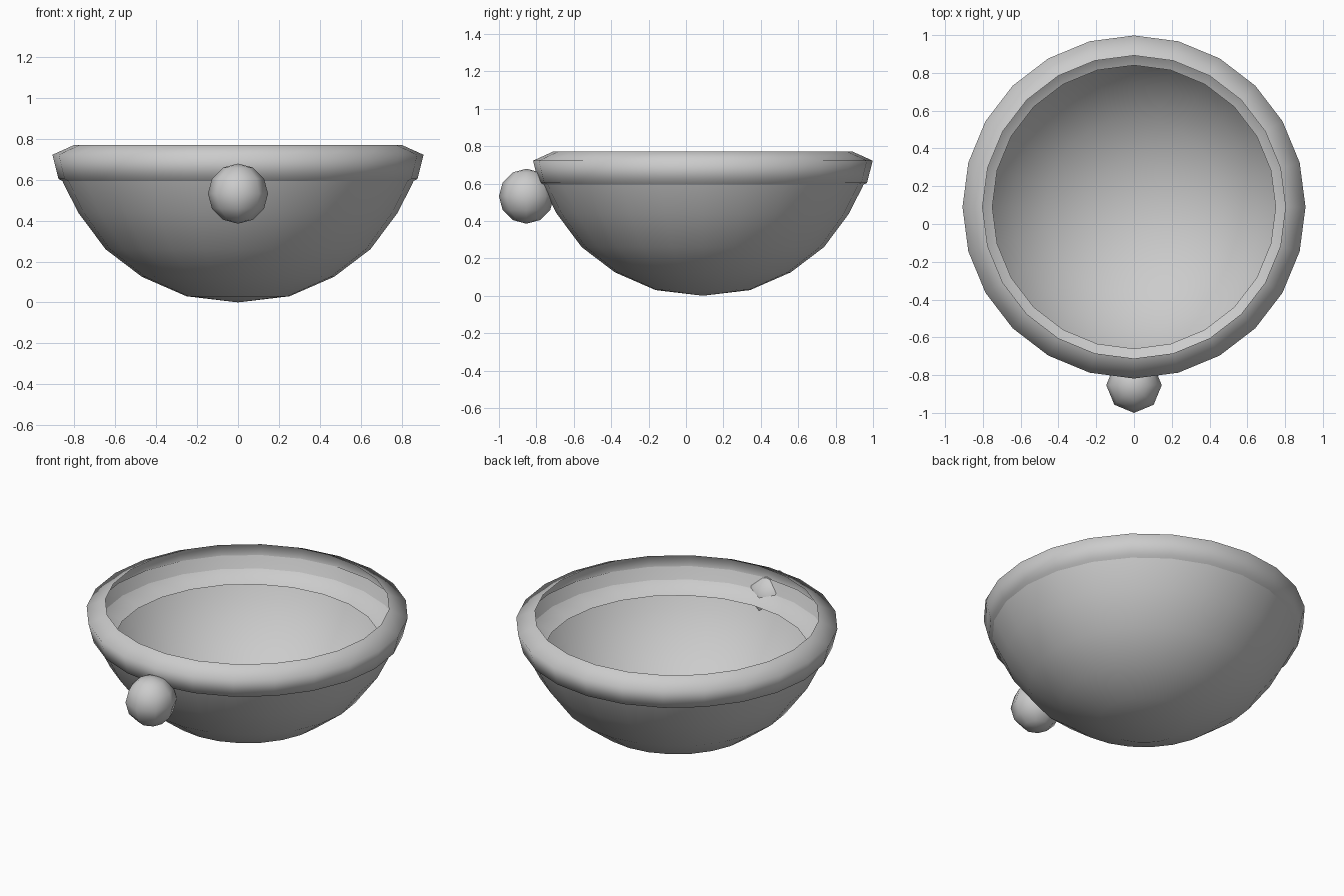
import bpy, bmesh
from math import cos, sin, tau
from mathutils import Matrix

cube = bpy.data.objects.get("Cube")
if cube:
    bpy.data.objects.remove(cube, do_unlink=True)

SEGMENTS = 24
BOWL_Y = 0.09

grey = bpy.data.materials.new("plain grey")
grey.use_nodes = True
colour = (0.6, 0.6, 0.6, 1)
grey.diffuse_color = colour
grey.node_tree.nodes["Principled BSDF"].inputs["Base Color"].default_value = colour


def finish(name, bm, location):
    """Turn a bmesh into a smooth shaded grey object."""
    for face in bm.faces:
        face.smooth = True
    mesh = bpy.data.meshes.new(name)
    bm.to_mesh(mesh)
    bm.free()
    mesh.materials.append(grey)
    obj = bpy.data.objects.new(name, mesh)
    obj.location = location
    bpy.context.collection.objects.link(obj)
    return obj


def lathe(name, profile):
    """Revolve an open (radius, height) profile; radius 0 makes a pole."""
    bm = bmesh.new()
    rings = []
    for r, z in profile:
        if r == 0:
            rings.append([bm.verts.new((0, 0, z))] * SEGMENTS)
        else:
            angles = [tau * i / SEGMENTS for i in range(SEGMENTS)]
            rings.append([bm.verts.new((r * cos(a), r * sin(a), z)) for a in angles])
    for low, high in zip(rings, rings[1:]):
        for i in range(SEGMENTS):
            j = (i + 1) % SEGMENTS
            corners = [low[i], low[j], high[j], high[i]]
            bm.faces.new(list(dict.fromkeys(corners)))
    return finish(name, bm, (0, BOWL_Y, 0))


# Thin bowl, open at the top
lathe("bowl", [(0, 0), (0.252, 0.03), (0.47, 0.125), (0.648, 0.26),
               (0.782, 0.44), (0.855, 0.585), (0.886, 0.665)])

# Curled rim, open towards the inside
lathe("rim", [(0.75, 0.545), (0.878, 0.603), (0.908, 0.722), (0.802, 0.77)])

# Round knob on the front, poking through the bowl wall
knob = bmesh.new()
bmesh.ops.create_uvsphere(knob, u_segments=8, v_segments=6, radius=0.147,
                          matrix=Matrix.Identity(4))
finish("front_knob", knob, (0, -0.853, 0.532))
